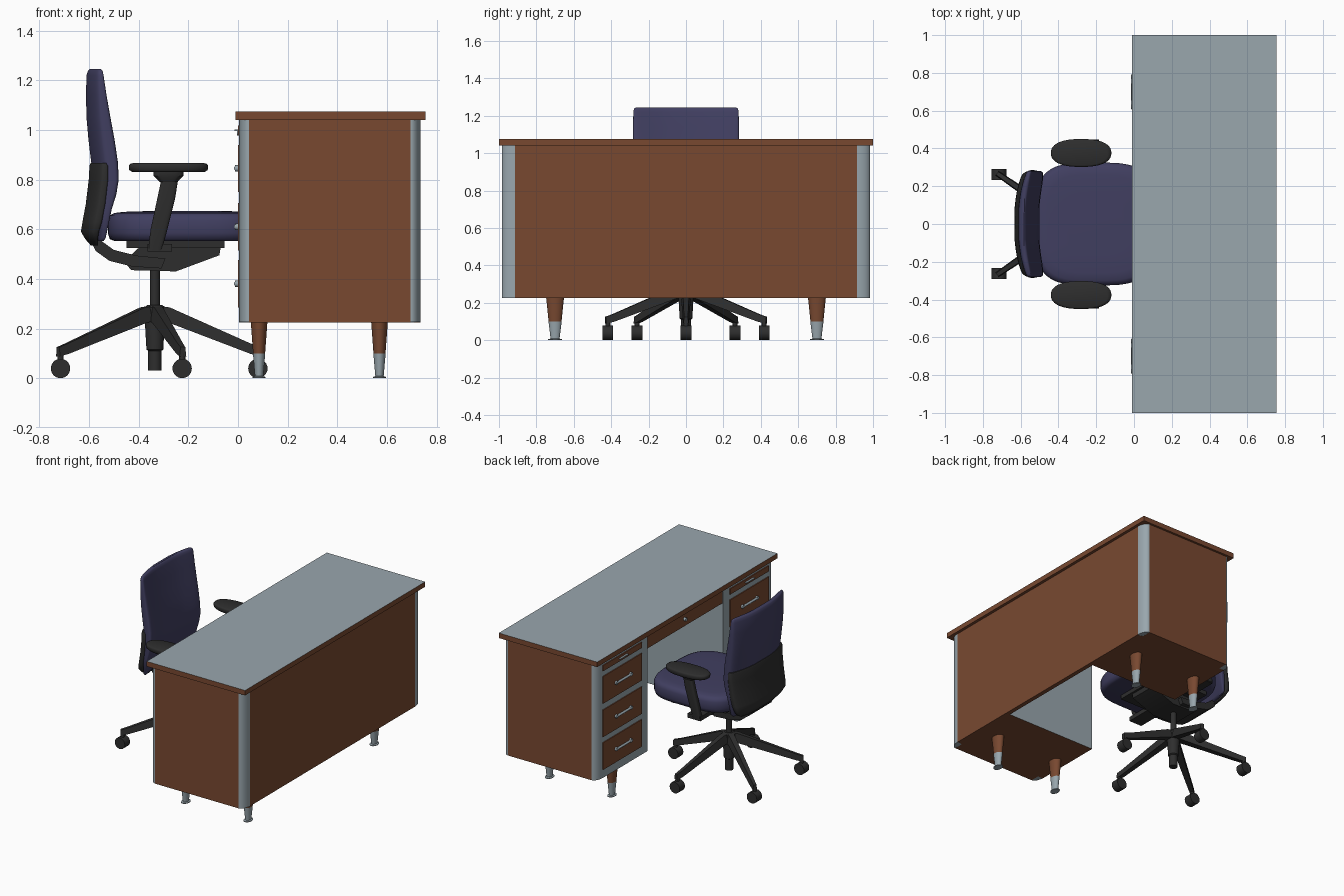
import bpy, bmesh, math
from mathutils import Vector

if "Cube" in bpy.data.objects:
    bpy.data.objects.remove(bpy.data.objects["Cube"])


def material(name, rgb):
    m = bpy.data.materials.new(name)
    m.diffuse_color = (*rgb, 1)
    m.use_nodes = True
    m.node_tree.nodes["Principled BSDF"].inputs["Base Color"].default_value = m.diffuse_color
    return m


WOOD = material("brown wood", (0.19, 0.066, 0.030))
STEEL = material("grey steel", (0.32, 0.385, 0.42))
FABRIC = material("navy fabric", (0.052, 0.049, 0.118))
BLACK = material("black plastic", (0.027, 0.027, 0.027))


def loft(name, rings, mat, angle=35):
    """Skin a closed solid over a list of equally long point rings."""
    bm = bmesh.new()
    vs = [[bm.verts.new(p) for p in r] for r in rings]
    n = len(rings[0])
    for a, b in zip(vs, vs[1:]):
        for i in range(n):
            j = (i + 1) % n
            bm.faces.new((a[i], a[j], b[j], b[i]))
    bm.faces.new(vs[0])
    bm.faces.new(vs[-1])
    bmesh.ops.recalc_face_normals(bm, faces=bm.faces)
    me = bpy.data.meshes.new(name)
    bm.to_mesh(me)
    bm.free()
    me.materials.append(mat)
    ob = bpy.data.objects.new(name, me)
    bpy.context.collection.objects.link(ob)
    bpy.context.view_layer.objects.active = ob
    ob.select_set(True)
    bpy.ops.object.shade_smooth_by_angle(angle=math.radians(angle))
    ob.select_set(False)
    return ob


def box(name, x0, x1, y0, y1, z0, z1, mat):
    return loft(name, [[(x0, y0, z), (x1, y0, z), (x1, y1, z), (x0, y1, z)] for z in (z0, z1)], mat)


def prism(name, profile, y0, y1, mat):
    return loft(name, [[(x, y, z) for x, z in profile] for y in (y0, y1)], mat)


def oval(cx, cy, z, a, b, e=2.0, n=32, bow=0.0):
    """Superellipse ring; bow pushes its y ends towards +x."""
    ring = []
    for i in range(n):
        t = 2 * math.pi * (i + 0.5) / n
        c, s = math.cos(t), math.sin(t)
        x = a * math.copysign(abs(c) ** (2 / e), c)
        y = b * math.copysign(abs(s) ** (2 / e), s)
        ring.append((cx + x + bow * (y / 0.28) ** 2, cy + y, z))
    return ring


def rod(name, p, q, r0, r1, mat, n=20):
    p, q = Vector(p), Vector(q)
    rot = (q - p).to_track_quat('Z', 'Y')
    circ = [Vector((math.cos(2 * math.pi * i / n), math.sin(2 * math.pi * i / n), 0)) for i in range(n)]
    return loft(name, [[c + rot @ (v * r) for v in circ] for c, r in ((p, r0), (q, r1))], mat)


def paint(ob, mat, rule):
    ob.data.materials.append(mat)
    for f in ob.data.polygons:
        if rule(f.normal):
            f.material_index = 1


# ---- Desk ----
top = box("desk_top", -0.01, 0.755, -1, 1, 1.04, 1.075, WOOD)
paint(top, STEEL, lambda n: n.z > 0.5)
box("modesty_panel", 0.705, 0.735, -0.915, 0.915, 0.225, 1.04, WOOD)
box("centre_drawer", 0.012, 0.68, -0.42, 0.42, 0.94, 1.04, WOOD)
rod("centre_drawer_lock", (0.012, 0, 0.99), (-0.004, 0, 0.99), 0.012, 0.012, STEEL)

for s, side in ((1, "left"), (-1, "right")):
    def sbox(name, x0, x1, y0, y1, z0, z1, mat):
        return box(f"{name}_{side}", x0, x1, s * y0, s * y1, z0, z1, mat)

    ped = sbox("pedestal", 0.005, 0.71, 0.42, 0.92, 0.225, 1.04, STEEL)
    paint(ped, WOOD, lambda n: n.z < -0.5)
    sbox("end_panel", 0.045, 0.695, 0.90, 0.985, 0.225, 1.04, WOOD)
    for cx, end in ((0.045, "inner"), (0.695, "outer")):
        loft(f"corner_post_{end}_{side}",
             [oval(cx, s * 0.915, z, 0.04, 0.07, n=40) for z in (0.2255, 1.04)], STEEL)

    # drawers, writing slide and their pulls
    sbox("writing_slide", -0.001, 0.006, 0.49, 0.92, 0.978, 1.018, WOOD)
    sbox("slide_pull", -0.014, 0.0, 0.655, 0.745, 0.996, 1.002, STEEL)
    for i, z in enumerate((0.845, 0.61, 0.38)):
        sbox(f"drawer_{i}", -0.001, 0.006, 0.49, 0.92, z - 0.095, z + 0.095, WOOD)
        rod(f"drawer_handle_{i}_{side}", (-0.009, s * 0.61, z), (-0.009, s * 0.79, z), 0.008, 0.008, STEEL, 12)
        for y in (0.62, 0.78):
            rod(f"handle_mount_{i}_{side}", (0.0, s * y, z), (-0.013, s * y, z), 0.013, 0.013, STEEL, 12)

    # tapered legs with metal tips
    for x, end in ((0.085, "inner"), (0.57, "outer")):
        def leg_rings(rows):
            return [oval(x, s * 0.70, z, r, r * 1.42, n=24) for z, r in rows]
        loft(f"leg_{end}_{side}", leg_rings([(0.10, 0.0245), (0.23, 0.034)]), WOOD)
        loft(f"leg_tip_{end}_{side}", leg_rings(
            [(0, 0.026), (0.005, 0.026), (0.008, 0.017), (0.10, 0.025)]), STEEL)

# ---- Chair base ----
CX = -0.335
hub = [(0.03, 0.027), (0.11, 0.027), (0.115, 0.034), (0.22, 0.040), (0.285, 0.042), (0.295, 0.030)]
loft("base_hub", [oval(CX, 0, z, r, r) for z, r in hub], BLACK)
rod("gas_column", (CX, 0, 0.28), (CX, 0, 0.46), 0.02, 0.02, BLACK)
casters = [(0.08, 0), (-0.225, 0.418), (-0.225, -0.418), (-0.715, 0.262), (-0.715, -0.262)]
for i, (wx, wy) in enumerate(casters):
    d = Vector((wx - CX, wy, 0))
    length = d.length
    d.normalize()
    w = Vector((-d.y, d.x, 0))
    rings = []
    for r, z0, z1, h in ((0.01, 0.235, 0.292, 0.028), (0.06, 0.222, 0.285, 0.026),
                         (length - 0.03, 0.098, 0.140, 0.016), (length + 0.012, 0.088, 0.125, 0.014)):
        c = Vector((CX, 0, 0)) + d * r
        rings.append([c + w * (k * h) + Vector((0, 0, z)) for k, z in ((-1, z0), (1, z0), (0.7, z1), (-0.7, z1))])
    loft(f"base_spoke_{i}", rings, BLACK)
    rod(f"caster_wheel_{i}", (wx, wy - 0.029, 0.039), (wx, wy + 0.029, 0.039), 0.039, 0.039, BLACK, 28)
    rod(f"caster_stem_{i}", (wx, wy, 0.05), (wx, wy, 0.10), 0.013, 0.013, BLACK, 12)

# ---- Tilt mechanism and back support ----
prism("tilt_mechanism", [(-0.43, 0.435), (-0.25, 0.43), (-0.075, 0.495), (-0.07, 0.525),
                         (-0.40, 0.525), (-0.46, 0.47)], -0.10, 0.10, BLACK)
box("seat_plate", -0.45, -0.055, -0.2, 0.2, 0.525, 0.56, BLACK)
path = [(-0.30, 0.462, 0.020), (-0.42, 0.472, 0.022), (-0.51, 0.495, 0.022), (-0.565, 0.535, 0.022), (-0.60, 0.60, 0.018)]
prism("back_support", [(x - t * 0.4, z - t) for x, z, t in path] +
      [(x + t * 0.4, z + t) for x, z, t in reversed(path)], -0.13, 0.13, BLACK)

# ---- Seat cushion ----
seat = [(0.553, 0.92), (0.560, 0.975), (0.585, 1), (0.635, 1), (0.655, 0.975), (0.665, 0.92), (0.670, 0.80), (0.673, 0.5)]
loft("seat_cushion", [oval(-0.205, 0, z, 0.32 * k, 0.325 * k, 3.6, 48) for z, k in seat], FABRIC, 60)

# ---- Backrest: rows of z, back x, front x, half width ----
BOW = 0.04


def back_rings(rows):
    return [oval((xb + xf) / 2, 0, z, (xf - xb) / 2, w, 4.5, 48, BOW) for z, xb, xf, w in rows]


loft("backrest_cushion", back_rings([
    (0.552, -0.585, -0.570, 0.255), (0.565, -0.592, -0.562, 0.268), (0.68, -0.595, -0.535, 0.276),
    (0.74, -0.590, -0.515, 0.278), (0.80, -0.588, -0.505, 0.280), (0.87, -0.595, -0.508, 0.281),
    (0.96, -0.606, -0.522, 0.282), (1.05, -0.614, -0.540, 0.283), (1.14, -0.616, -0.558, 0.283),
    (1.22, -0.614, -0.572, 0.282), (1.238, -0.608, -0.577, 0.278), (1.245, -0.602, -0.584, 0.268)]), FABRIC, 60)
loft("backrest_shell", back_rings([
    (0.535, -0.595, -0.580, 0.20), (0.56, -0.618, -0.588, 0.245), (0.59, -0.636, -0.586, 0.268),
    (0.63, -0.630, -0.575, 0.277), (0.70, -0.617, -0.563, 0.282), (0.80, -0.605, -0.553, 0.286),
    (0.855, -0.602, -0.555, 0.287), (0.866, -0.598, -0.562, 0.284)]), BLACK, 60)

# ---- Armrests ----
for s, side in ((1, "left"), (-1, "right")):
    loft(f"armrest_pad_{side}", [oval(-0.28, s * 0.376, z, 0.16 * k, 0.074 * k, 2.4, 40) for z, k in
                                 ((0.831, 0.92), (0.838, 0.99), (0.856, 1), (0.863, 0.97), (0.867, 0.88))], BLACK, 60)
    loft(f"armrest_flange_{side}", [oval(-0.28, s * 0.365, z, a, b, 3) for z, a, b in
                                    ((0.79, 0.035, 0.025), (0.815, 0.06, 0.04), (0.832, 0.06, 0.04))], BLACK)
    loft(f"armrest_post_{side}", [oval(x, s * y, z, a, 0.02, 4) for x, y, z, a in
                                  ((-0.335, 0.345, 0.515, 0.028), (-0.318, 0.355, 0.60, 0.034),
                                   (-0.29, 0.362, 0.72, 0.036), (-0.275, 0.365, 0.80, 0.034))], BLACK)
    box(f"armrest_bracket_{side}", -0.365, -0.265, s * 0.15, s * 0.362, 0.51, 0.54, BLACK)
